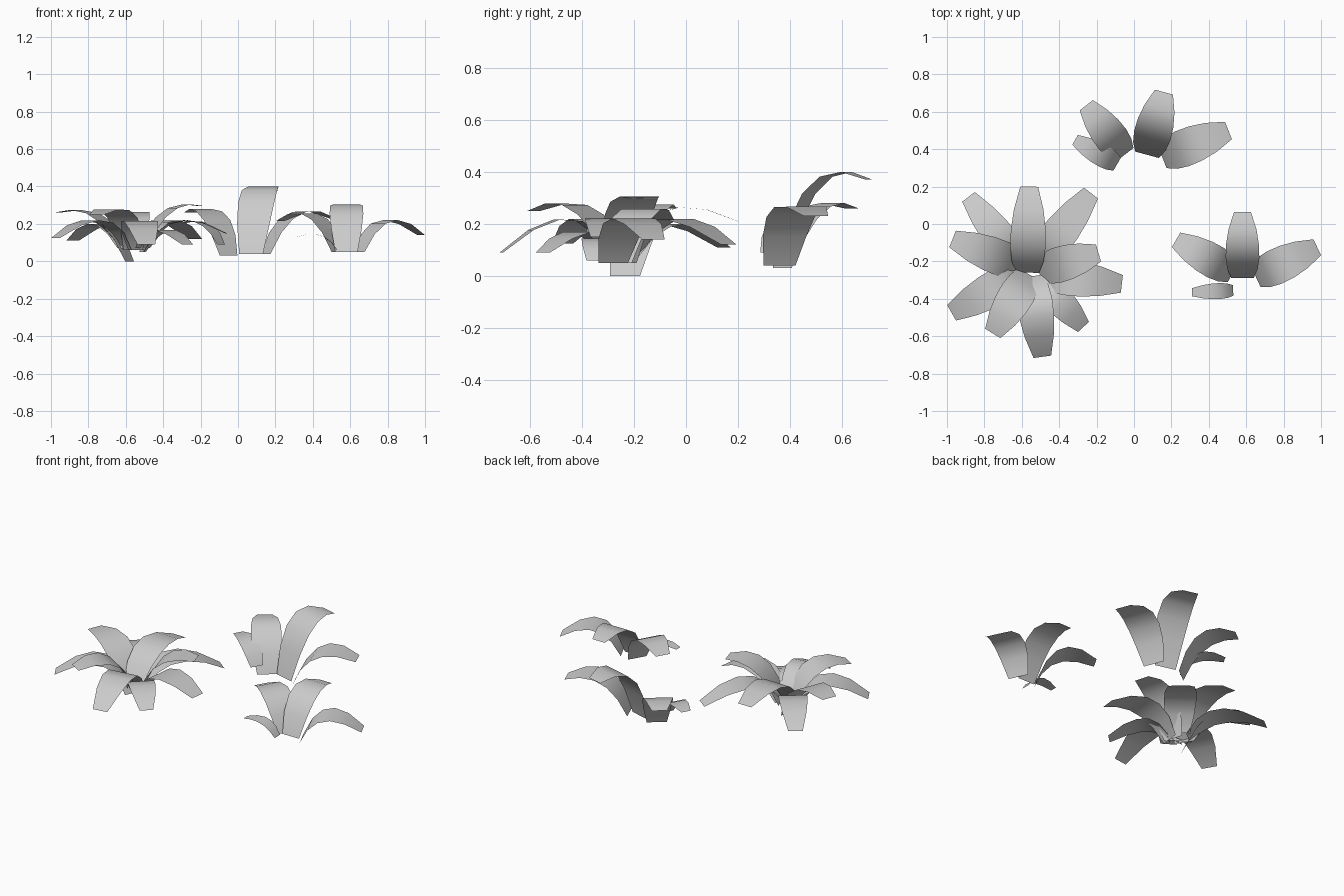
import bpy
from math import sqrt
from mathutils import Vector

WIDTHS = (0.66, 0.9, 1.0, 0.98, 0.83, 0.5)   # blade outline, base to tip


def blade(verts, faces, base, tip, peak, width):
    """Flat strip arching from base up to the peak height and over to the tip."""
    base, tip = Vector(base), Vector(tip)
    run = Vector((tip.x - base.x, tip.y - base.y, 0))
    side = Vector((-run.y, run.x, 0)).normalized()
    rise, drop = peak - base.z, tip.z - base.z
    ctrl = rise + sqrt(max(rise * rise - rise * drop, 0))
    start, n = len(verts), len(WIDTHS) - 1
    for i, w in enumerate(WIDTHS):
        t = i / n
        p = base + run * (0.6 * t * (1 - t) + t * t)
        p.z = base.z + 2 * ctrl * t * (1 - t) + drop * t * t
        verts += [p - side * w * width / 2, p + side * w * width / 2]
    for i in range(n):
        a = start + 2 * i
        faces.append((a, a + 2, a + 3, a + 1))


def plant(name, leaves):
    verts, faces = [], []
    for leaf in leaves:
        blade(verts, faces, *leaf)
    me = bpy.data.meshes.new(name)
    me.from_pydata(verts, [], faces)
    me.polygons.foreach_set("use_smooth", [True] * len(faces))
    ob = bpy.data.objects.new(name, me)
    bpy.context.collection.objects.link(ob)


# Full rosette: base, tip, peak height, width
plant("large_rosette", [
    ((-0.57, -0.26, 0.07), (-0.56, 0.20, 0.21), 0.265, 0.19),
    ((-0.53, -0.22, 0.08), (-0.23, 0.165, 0.12), 0.22, 0.19),
    ((-0.51, -0.25, 0.05), (-0.19, -0.155, 0.295), 0.305, 0.19),
    ((-0.50, -0.27, 0.05), (-0.065, -0.32, 0.15), 0.22, 0.19),
    ((-0.51, -0.29, 0.07), (-0.27, -0.55, 0.09), 0.17, 0.16),
    ((-0.55, -0.28, 0.06), (-0.49, -0.71, 0.09), 0.22, 0.19),
    ((-0.56, -0.27, 0.06), (-0.755, -0.585, 0.25), 0.28, 0.19),
    ((-0.60, -0.26, 0.06), (-0.975, -0.475, 0.125), 0.22, 0.19),
    ((-0.58, -0.235, 0.0), (-0.97, -0.08, 0.26), 0.275, 0.19),
    ((-0.60, -0.22, 0.07), (-0.885, 0.145, 0.11), 0.20, 0.17),
])

# Half rosette at the back
plant("back_rosette", [
    ((0.07, 0.37, 0.04), (0.16, 0.705, 0.37), 0.40, 0.20),
    ((-0.05, 0.37, 0.03), (-0.255, 0.635, 0.26), 0.28, 0.18),
    ((-0.09, 0.32, 0.09), (-0.315, 0.45, 0.20), 0.215, 0.12),
    ((0.15, 0.36, 0.04), (0.505, 0.50, 0.23), 0.27, 0.20),
])

# Half rosette at the right
plant("right_rosette", [
    ((0.58, -0.29, 0.05), (0.58, 0.065, 0.27), 0.305, 0.18),
    ((0.65, -0.28, 0.05), (0.98, -0.125, 0.14), 0.22, 0.19),
    ((0.53, -0.26, 0.05), (0.225, -0.085, 0.215), 0.26, 0.18),
    ((0.53, -0.355, 0.06), (0.31, -0.365, 0.13), 0.145, 0.085),
])
